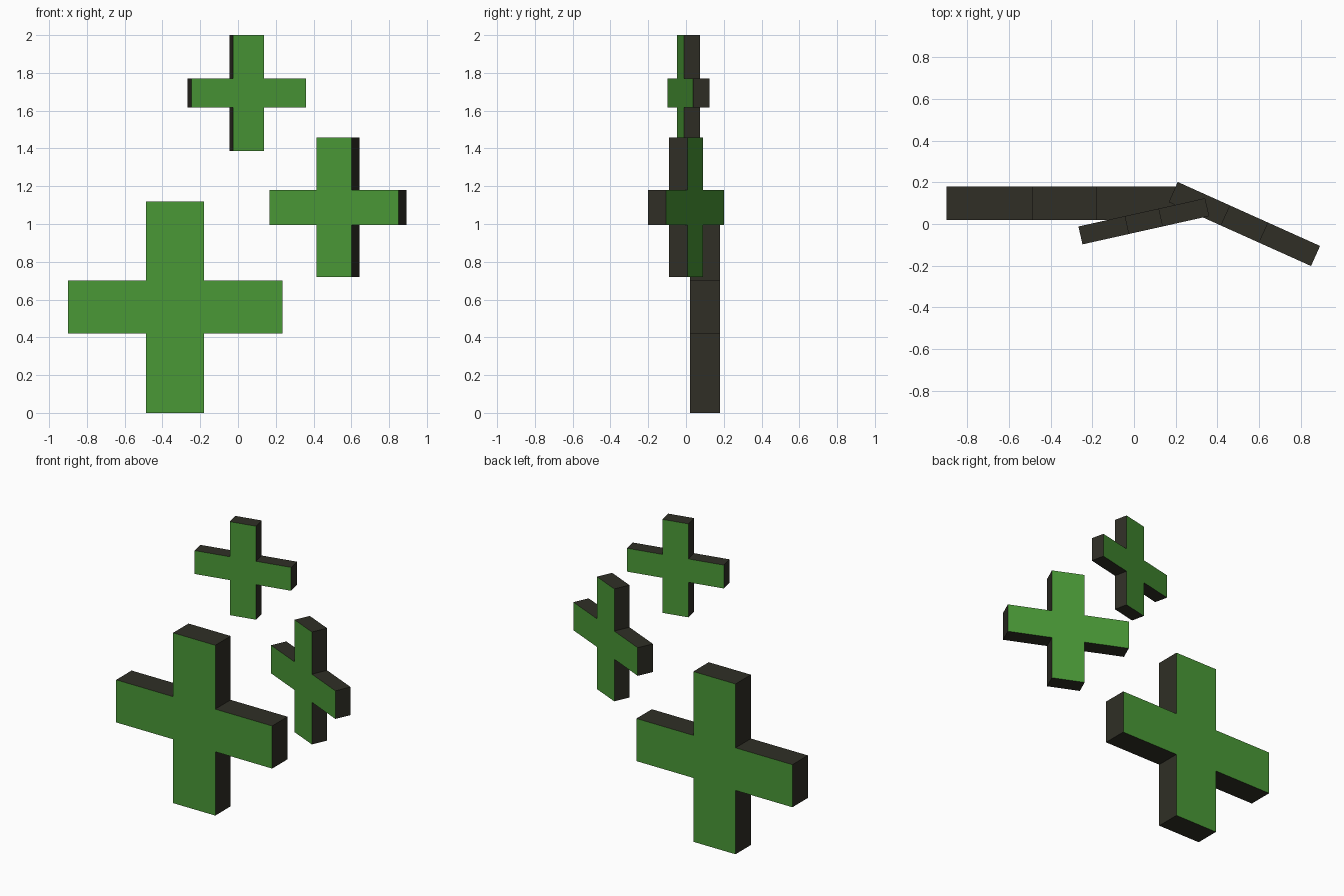
import bpy, bmesh, math

if "Cube" in bpy.data.objects:
    bpy.data.objects.remove(bpy.data.objects["Cube"])


def material(name, rgb):
    m = bpy.data.materials.new(name)
    m.diffuse_color = (*rgb, 1)
    m.use_nodes = True
    m.node_tree.nodes["Principled BSDF"].inputs["Base Color"].default_value = m.diffuse_color
    return m


green = material("leaf green", (0.068, 0.315, 0.037))
dark = material("dark olive", (0.029, 0.028, 0.019))


def cross(name, centre, scale, angle):
    """Extruded plus outline: green front and back, dark rim."""
    w, h, d = 1.135 / 2, 1.12 / 2, 0.16 / 2    # overall half sizes
    a, b = 0.307 / 2, 0.28 / 2                 # half widths of the bars
    quarter = [(w, b), (a, b), (a, h)]
    outline = []
    for sx, sz in ((1, 1), (-1, 1), (-1, -1), (1, -1)):
        pts = quarter if sx * sz > 0 else quarter[::-1]
        outline += [(sx * x, sz * z) for x, z in pts]

    bm = bmesh.new()
    face = bm.faces.new([bm.verts.new((x, -d, z)) for x, z in outline])
    ext = bmesh.ops.extrude_face_region(bm, geom=[face], use_keep_orig=True)
    verts = [g for g in ext["geom"] if isinstance(g, bmesh.types.BMVert)]
    bmesh.ops.translate(bm, verts=verts, vec=(0, 2 * d, 0))
    bmesh.ops.recalc_face_normals(bm, faces=bm.faces)
    for f in bm.faces:
        f.material_index = 0 if abs(f.normal.y) > 0.5 else 1

    mesh = bpy.data.meshes.new(name)
    bm.to_mesh(mesh)
    bm.free()
    mesh.materials.append(green)
    mesh.materials.append(dark)
    ob = bpy.data.objects.new(name, mesh)
    ob.location = centre
    ob.scale = (scale,) * 3
    ob.rotation_euler.z = math.radians(angle)
    bpy.context.collection.objects.link(ob)


# Three floating crosses
cross("large_cross", (-0.333, 0.10, 0.56), 1.0, 0)
cross("medium_cross", (0.53, 0.0, 1.088), 0.66, -24.2)
cross("small_cross", (0.047, 0.013, 1.693), 0.549, 12.6)
